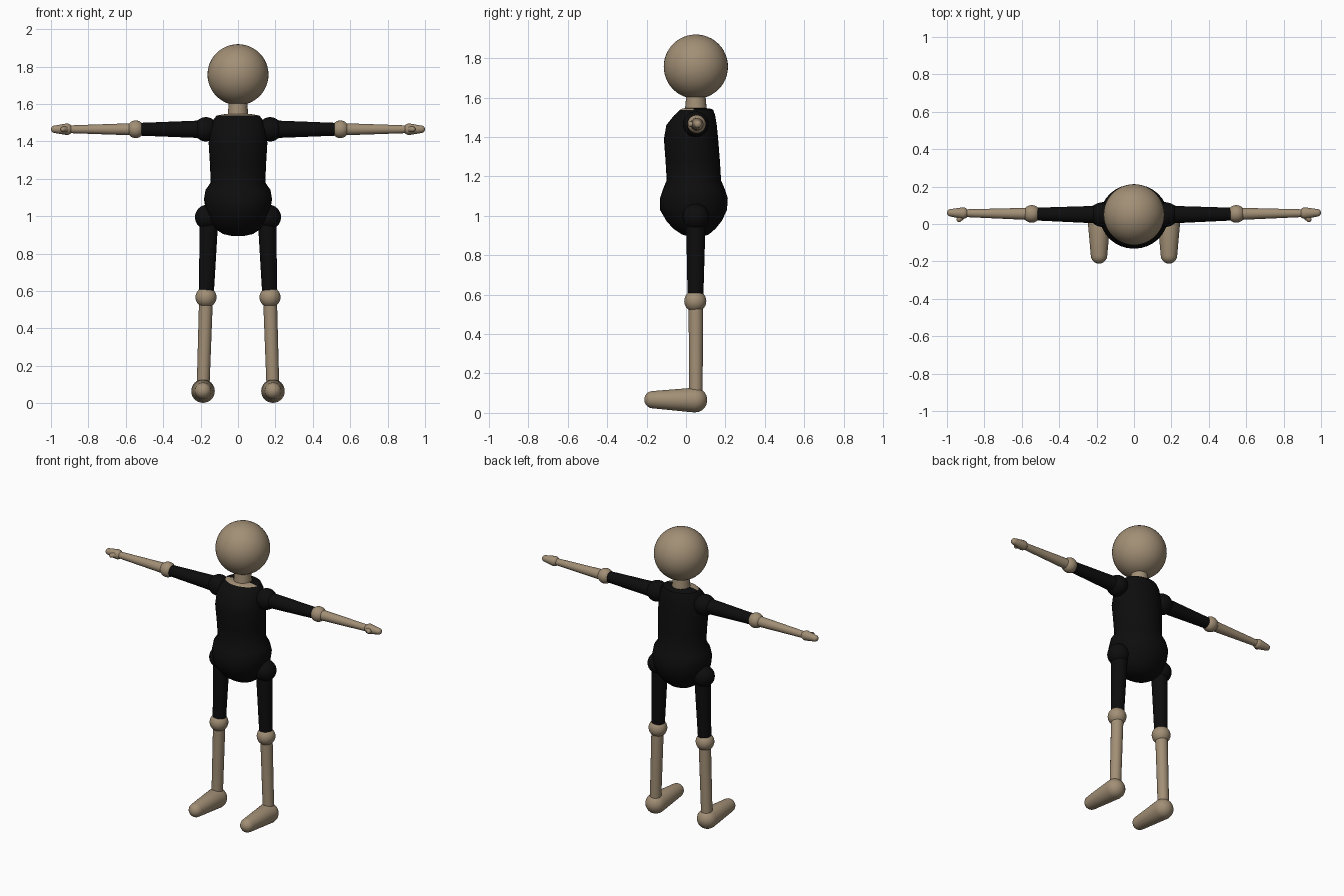
import bpy, bmesh, math
from mathutils import Vector

if "Cube" in bpy.data.objects:
    bpy.data.objects.remove(bpy.data.objects["Cube"])


def make_material(name, rgb):
    m = bpy.data.materials.new(name)
    m.diffuse_color = (*rgb, 1)
    m.use_nodes = True
    m.node_tree.nodes["Principled BSDF"].inputs["Base Color"].default_value = m.diffuse_color
    return m


SKIN = make_material("warm tan", (0.36, 0.275, 0.18))
BLACK = make_material("suit black", (0.004, 0.004, 0.004))
Y = 0.05  # depth of the body axis


def finish(name, bm, mats, angle=40):
    bmesh.ops.recalc_face_normals(bm, faces=bm.faces)
    mesh = bpy.data.meshes.new(name)
    bm.to_mesh(mesh)
    bm.free()
    ob = bpy.data.objects.new(name, mesh)
    bpy.context.collection.objects.link(ob)
    for m in mats:
        mesh.materials.append(m)
    bpy.ops.object.select_all(action='DESELECT')
    ob.select_set(True)
    bpy.context.view_layer.objects.active = ob
    bpy.ops.object.shade_smooth_by_angle(angle=math.radians(angle))
    return ob


def ball(name, pos, r, mat, segs=32):
    bm = bmesh.new()
    bmesh.ops.create_uvsphere(bm, u_segments=segs, v_segments=segs // 2, radius=r)
    bmesh.ops.translate(bm, verts=bm.verts, vec=pos)
    return finish(name, bm, [mat])


def loft(bm, rings):
    """Join rings of equal length and cap both ends."""
    n = len(rings[0])
    loops = [[bm.verts.new(p) for p in ring] for ring in rings]
    for a, b in zip(loops, loops[1:]):
        for i in range(n):
            bm.faces.new((a[i], a[(i + 1) % n], b[(i + 1) % n], b[i]))
    bm.faces.new(loops[0])
    bm.faces.new(loops[-1])


def limb(name, a, b, ra, rb, mat, rounded=False, n=24):
    """Tapered rod from a to b, with round ends if wanted."""
    a, b = Vector(a), Vector(b)
    d = (b - a).normalized()
    u = d.orthogonal().normalized()
    v = d.cross(u)
    prof = [(a, ra), (b, rb)]
    if rounded:
        steps = [math.radians(t) for t in (6, 22, 38, 54, 70)]
        prof = ([(a - d * ra * math.cos(t), ra * math.sin(t)) for t in steps] + prof
                + [(b + d * rb * math.cos(t), rb * math.sin(t)) for t in reversed(steps)])
    bm = bmesh.new()
    loft(bm, [[c + (u * math.cos(k * math.tau / n) + v * math.sin(k * math.tau / n)) * r
               for k in range(n)] for c, r in prof])
    return finish(name, bm, [mat])


# Head and neck
ball("head", (0, Y, 1.757), 0.163, SKIN, 48)
limb("neck", (0, Y, 1.52), (0, Y, 1.63), 0.057, 0.047, SKIN)

# Torso: height, half width, front y, back y
TORSO = [
    (0.894, 0.03, 0.02, 0.08), (0.905, 0.08, -0.02, 0.115), (0.935, 0.125, -0.065, 0.15),
    (0.975, 0.152, -0.1, 0.182), (1.03, 0.172, -0.132, 0.208), (1.09, 0.182, -0.132, 0.212),
    (1.14, 0.174, -0.115, 0.195), (1.18, 0.146, -0.098, 0.178), (1.28, 0.15, -0.104, 0.172),
    (1.39, 0.157, -0.112, 0.163), (1.46, 0.15, -0.1, 0.156), (1.51, 0.135, -0.06, 0.148),
    (1.538, 0.115, -0.03, 0.138), (1.545, 0.08, -0.018, 0.12), (1.547, 0.05, 0.005, 0.09),
]
bm = bmesh.new()
N = 32
loft(bm, [[((w * math.cos(k * math.tau / N)),
            (f + k2) / 2 + (k2 - f) / 2 * math.sin(k * math.tau / N), z)
           for k in range(N)] for z, w, f, k2 in TORSO])
for f in bm.faces:  # open neckline at the front
    c = f.calc_center_median()
    f.material_index = 0 if c.z > 1.54 and c.y < 0.04 else 1
finish("torso", bm, [SKIN, BLACK])

for s, side in ((-1, "right"), (1, "left")):
    # Arm
    zs = 1.465
    ball(side + "_shoulder", (s * 0.172, Y, zs), 0.065, BLACK)
    limb(side + "_upper_arm", (s * 0.17, Y, zs), (s * 0.53, Y + 0.003, zs), 0.048, 0.034, BLACK)
    ball(side + "_elbow", (s * 0.547, Y + 0.004, zs), 0.047, SKIN)
    limb(side + "_forearm", (s * 0.547, Y + 0.004, zs), (s * 0.92, Y + 0.008, zs),
         0.033, 0.02, SKIN)
    limb(side + "_hand", (s * 0.915, Y + 0.008, zs), (s * 0.98, Y + 0.01, zs),
         0.031, 0.02, SKIN, True)
    limb(side + "_thumb", (s * 0.915, Y - 0.005, zs), (s * 0.935, 0.024, zs),
         0.018, 0.014, SKIN, True, 16)
    # Leg
    ball(side + "_hip", (s * 0.163, Y, 0.995), 0.067, BLACK)
    limb(side + "_thigh", (s * 0.155, Y, 0.995), (s * 0.169, Y - 0.002, 0.59),
         0.05, 0.04, BLACK)
    ball(side + "_knee", (s * 0.171, Y - 0.003, 0.567), 0.056, SKIN)
    limb(side + "_shin", (s * 0.171, Y, 0.567), (s * 0.187, Y, 0.07), 0.037, 0.034, SKIN)
    # Foot
    limb(side + "_foot", (s * 0.187, 0.045, 0.065), (s * 0.187, -0.168, 0.067),
         0.063, 0.044, SKIN, True, 32)
